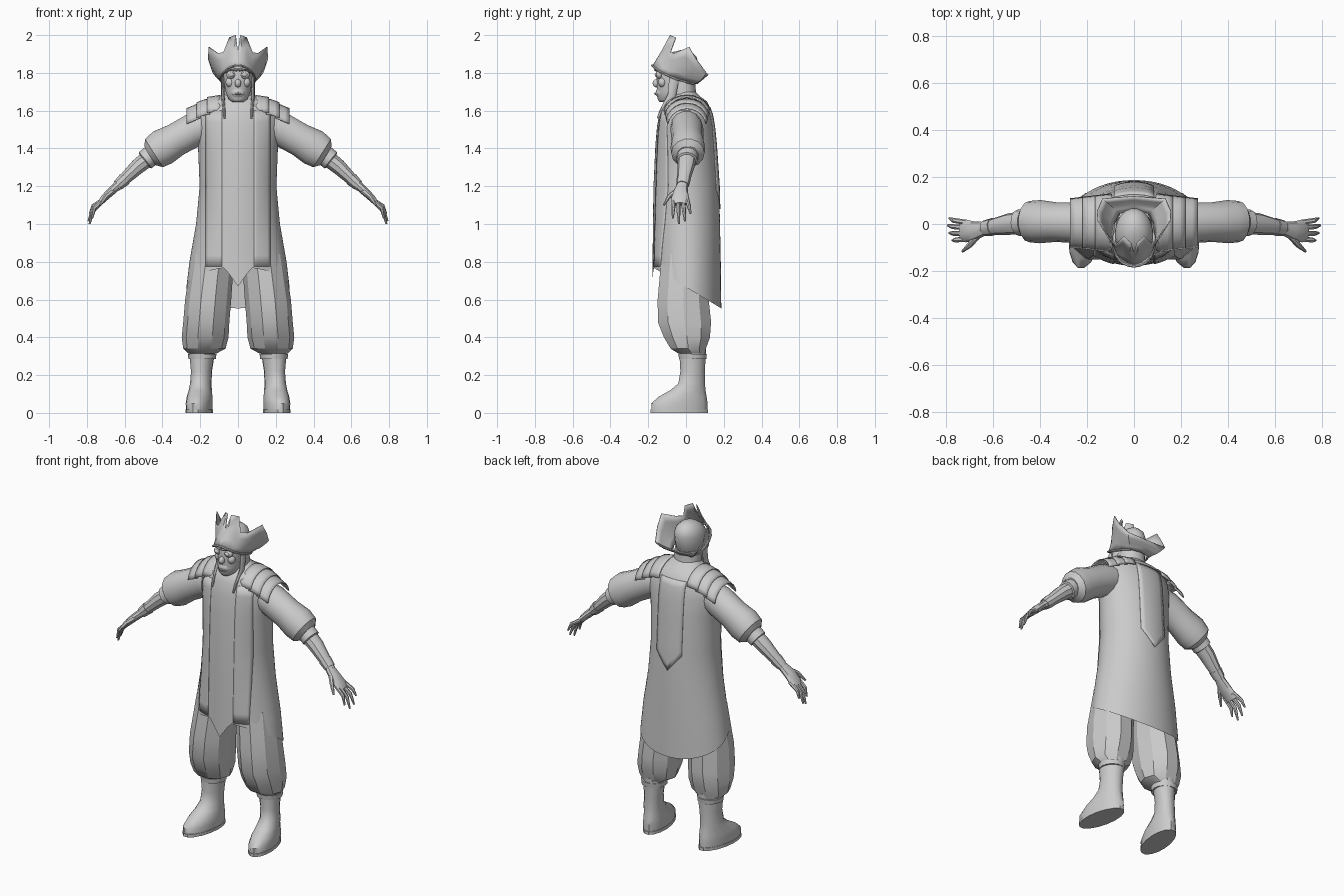
import bpy, bmesh, math
from mathutils import Vector

grey = bpy.data.materials.new("plain_grey")
grey.diffuse_color = (0.6, 0.6, 0.6, 1)


def finish(name, verts, faces, mirror=False, thick=0, angle=35):
    me = bpy.data.meshes.new(name)
    me.from_pydata([tuple(v) for v in verts], [], faces)
    bm = bmesh.new()
    bm.from_mesh(me)
    bmesh.ops.recalc_face_normals(bm, faces=bm.faces)
    bm.to_mesh(me)
    bm.free()
    me.materials.append(grey)
    ob = bpy.data.objects.new(name, me)
    bpy.context.collection.objects.link(ob)
    bpy.ops.object.select_all(action='DESELECT')
    ob.select_set(True)
    bpy.context.view_layer.objects.active = ob
    bpy.ops.object.shade_smooth_by_angle(angle=math.radians(angle))
    if mirror:
        ob.modifiers.new("mirror", 'MIRROR')
    if thick:
        ob.modifiers.new("shell", 'SOLIDIFY').thickness = thick
    return ob


def skin(rings, closed=True, caps=True):
    """Quads between successive rings of points."""
    n = len(rings[0])
    verts = [v for r in rings for v in r]
    faces = []
    for k in range(len(rings) - 1):
        for i in range(n if closed else n - 1):
            j = (i + 1) % n
            faces.append((k * n + i, k * n + j, k * n + n + j, k * n + n + i))
    if caps and closed:
        faces += [tuple(range(n)), tuple(range(len(verts) - n, len(verts)))]
    return verts, faces


def loft(name, rows, n=16, mirror=False, skew=0, angle=35):
    """Horizontal elliptic rings: z, cx, cy, rx, ry."""
    rings = []
    for z, cx, cy, rx, ry in rows:
        ring = []
        for i in range(n):
            a = math.tau * (i + 0.5) / n
            y = cy - ry * math.cos(a)
            ring.append((cx + rx * math.sin(a) + skew * (0.03 - y), y, z))
        rings.append(ring)
    return finish(name, *skin(rings), mirror=mirror, angle=angle)


def tube(name, pts, n=12, mirror=True, angle=35):
    """Elliptic tube along x, y, z, radius across, radius in plane."""
    rings = []
    for k, p in enumerate(pts):
        t = Vector(pts[min(k + 1, len(pts) - 1)][:3]) - Vector(pts[max(k - 1, 0)][:3])
        t.normalize()
        a = Vector((0, 1, 0))
        a = (a - t * a.dot(t)).normalized()
        b = t.cross(a)
        rings.append([Vector(p[:3]) + a * p[3] * math.cos(math.tau * i / n)
                      + b * p[4] * math.sin(math.tau * i / n) for i in range(n)])
    return finish(name, *skin(rings), mirror=mirror, angle=angle)


def ball(name, c, r, mirror=False):
    rows = [(c[2] - r[2] * math.cos(math.pi * k / 8), c[0], c[1],
             r[0] * math.sin(math.pi * k / 8) + 1e-4,
             r[1] * math.sin(math.pi * k / 8) + 1e-4) for k in range(9)]
    return loft(name, rows, 14, mirror, angle=60)


# Robe profile: z, half width, front y, back y
ROBE = [(1.70, .075, -.05, .05), (1.675, .10, -.085, .075), (1.65, .165, -.115, .11),
        (1.60, .215, -.138, .135), (1.52, .225, -.153, .15), (1.42, .212, -.162, .16),
        (1.2, .203, -.172, .175), (1.0, .222, -.175, .18), (.8, .257, -.177, .184),
        (.55, .287, -.18, .187)]


def profile(z):
    for a, b in zip(ROBE, ROBE[1:]):
        if z >= b[0]:
            f = max(0, min(1, (a[0] - z) / (a[0] - b[0])))
            _, rx, yf, yb = [p + (q - p) * f for p, q in zip(a, b)]
            return rx, (yf + yb) / 2, (yb - yf) / 2
    return ROBE[-1][1], 0, .185


def robe_point(a, z):
    rx, cy, ry = profile(z)
    return (rx * math.sin(a), cy - ry * math.cos(a), z)


def hem(a):
    x, y, _ = robe_point(a, .68)
    z = .665 - .6 * y
    return min(z, .67 + 1.35 * abs(x)) if y < 0 else z


# Robe with a pointed front and a long sloping back hem
N = 64
angles = [math.tau * i / N for i in range(N)]
levels = [r[0] for r in ROBE[:-1]] + [.8]
robe = [[robe_point(a, z) for a in angles] for z in levels[:-1]]
robe.append([robe_point(a, hem(a)) for a in angles])
finish("robe", *skin(robe, caps=False))


def panel(name, x0, x1, z0, z1, side, point=0, mirror=False, off=.004):
    """Thin cloth strip lying on the robe, with an optional pointed end."""
    rows = []
    for k in range(15):
        row = []
        for i in range(7):
            x = x0 + (x1 - x0) * i / 6
            low = z0 + point * abs(i - 3) / 3
            z = z1 + (low - z1) * k / 14
            rx, cy, ry = profile(z)
            row.append((x, cy + side * (off + ry * math.sqrt(max(0, 1 - (x / rx) ** 2))), z))
        rows.append(row)
    finish(name, *skin(rows, closed=False), mirror=mirror, thick=.006)


panel("front_stole", .085, .172, .775, 1.60, -1, mirror=True)
panel("back_stole", -.085, .085, 1.08, 1.62, 1, point=.10)

# Layered shoulder cape
for k, (x0, x1) in enumerate([(.095, .165), (.15, .22), (.20, .272)]):
    rows = []
    for j in range(4):
        x = x0 + (x1 - x0) * j / 3
        top = 1.685 - .33 * (x - .09) if x < .18 else 1.655 - .58 * (x - .18)
        w = .128 - .12 * (x - .09)
        rows.append([(x, .005 + w * math.sin(t), top + .004 * j - .10 * (1 - math.cos(t)))
                     for t in [math.radians(-80 + 16 * i) for i in range(11)]])
    finish("shoulder_cape_%d" % (k + 1), *skin(rows, closed=False), mirror=True, thick=.006)

# Puffed sleeves, forearms and cuffs
tube("sleeve", [(.14, 0, 1.53, .08, .085), (.23, .005, 1.50, .088, .092),
                (.33, .008, 1.445, .084, .09), (.40, .01, 1.405, .092, .1),
                (.445, .01, 1.375, .088, .09), (.468, .01, 1.362, .058, .058)], 14)
tube("forearm", [(.44, .008, 1.375, .05, .048), (.53, 0, 1.305, .046, .043),
                 (.60, -.012, 1.238, .035, .033), (.645, -.02, 1.195, .029, .025)], 10)
tube("forearm_cuff", [(.455, .008, 1.366, .056, .055), (.492, .005, 1.337, .056, .054),
                      (.496, .005, 1.334, .046, .044)], 12)
tube("wrist_cuff", [(.600, -.012, 1.238, .038, .037), (.635, -.018, 1.205, .034, .031)], 10)

# Hands with spread fingers
tube("hand", [(.635, -.02, 1.205, .029, .024), (.68, -.03, 1.165, .042, .023),
              (.715, -.03, 1.13, .048, .019), (.735, -.03, 1.105, .044, .013)], 10)
for k, (y0, y1, x1, z1) in enumerate([(-.066, -.07, .772, 1.03), (-.042, -.038, .786, 1.0),
                                      (-.017, -.006, .792, 1.015), (.006, .024, .785, 1.055)]):
    m = ((.72 + x1) / 2 + .014, (y0 + y1) / 2, (1.125 + z1) / 2 + .006)
    tube("finger_%d" % (k + 1), [(.71, y0, 1.13, .012, .013), (*m, .011, .011),
                                 (x1, y1, z1, .005, .005)], 7)
tube("thumb", [(.665, -.05, 1.175, .014, .016), (.70, -.09, 1.145, .012, .013),
               (.73, -.117, 1.10, .005, .006)], 7)

# Baggy trousers gathered over boots
loft("trouser_leg", [(.84, .13, -.005, .115, .13), (.70, .147, -.01, .118, .138),
                     (.60, .158, -.015, .122, .142), (.48, .168, -.008, .122, .148),
                     (.40, .174, .005, .124, .128), (.34, .178, .012, .112, .098),
                     (.315, .188, .03, .075, .075)], 10, True, angle=30)
loft("boot", [(.0, .197, -.035, .066, .15), (.05, .197, -.035, .069, .152),
              (.085, .197, -.018, .066, .13), (.12, .197, .01, .06, .095),
              (.155, .197, .03, .056, .072), (.22, .194, .035, .055, .066),
              (.34, .19, .035, .07, .073)], 16, True, skew=.13, angle=40)
loft("boot_sole", [(0, .197, -.035, .07, .155), (.018, .197, -.035, .07, .155)],
     16, True, skew=.13)
loft("boot_top", [(.285, .19, .035, .072, .074), (.312, .19, .035, .076, .077)], 14, True)

# Neck, head and face
loft("neck", [(1.6, 0, -.01, .085, .075), (1.68, 0, -.015, .08, .07),
              (1.76, 0, -.02, .075, .07)])
loft("head", [(1.645, 0, -.11, .028, .03), (1.66, 0, -.10, .05, .05),
              (1.70, 0, -.075, .066, .08), (1.75, 0, -.055, .075, .10),
              (1.80, 0, -.05, .082, .108), (1.85, 0, -.038, .08, .105),
              (1.885, 0, -.028, .066, .085), (1.91, 0, -.022, .04, .052),
              (1.92, 0, -.02, .008, .01)], 20, angle=60)
ball("muzzle", (0, -.125, 1.695), (.042, .036, .036))
ball("nose", (0, -.157, 1.745), (.017, .02, .022))
ball("eye_socket", (.035, -.142, 1.79), (.027, .018, .022), True)
ball("eyeball", (.035, -.154, 1.79), (.015, .012, .012), True)
ball("cheek", (.042, -.125, 1.75), (.024, .022, .026), True)
tube("brow", [(.004, -.158, 1.815, .012, .008), (.035, -.152, 1.822, .014, .009),
              (.068, -.115, 1.805, .012, .007)], 8)
tube("lips", [(-.026, -.148, 1.686, .006, .004), (0, -.163, 1.69, .006, .006),
              (.026, -.148, 1.686, .006, .004)], 8, mirror=False)
tube("side_tress", [(.082, -.06, 1.79, .028, .008), (.08, -.075, 1.68, .022, .009),
                    (.074, -.128, 1.60, .012, .008), (.072, -.15, 1.56, .005, .005)], 8)

# Flared hat with two front prongs and side wings
base = [(0, -.178, 1.84), (.025, -.174, 1.837), (.05, -.162, 1.825), (.072, -.135, 1.805),
        (.085, -.095, 1.785), (.09, -.045, 1.765), (.086, 0, 1.752),
        (.062, .045, 1.742), (0, .06, 1.74)]
rim = [(0, -.125, 1.915), (.014, -.085, 2.0), (.047, -.055, 1.988), (.078, -.085, 1.908),
       (.11, -.06, 1.905), (.157, .015, 1.937), (.158, .055, 1.87),
       (.135, .108, 1.80), (0, .12, 1.79)]
rows = []
for k in range(5):
    f = k / 4
    row = []
    for p, q in zip(base, rim):
        v = Vector(p).lerp(Vector(q), f)
        v.z -= .012 * math.sin(math.pi * f) * min(1, q[0] * 8)
        row.append(v)
    rows.append(row)
finish("hat", *skin(rows, closed=False), mirror=True, thick=.005, angle=45)
tube("hat_band", [(x * 1.02, y * 1.01, z, .006, .006) for x, y, z in base[:-1]], 6)
